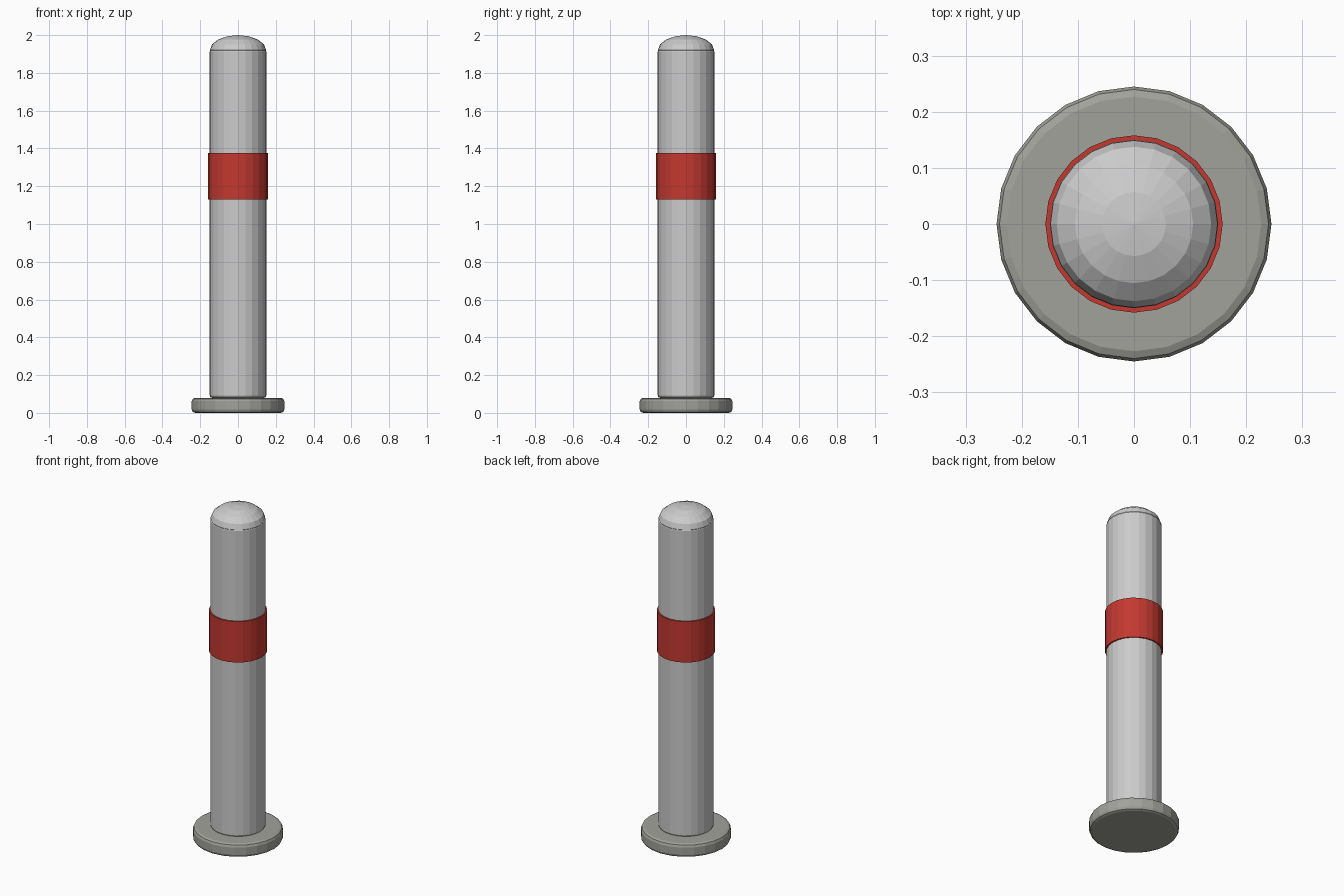
import bpy, math

if "Cube" in bpy.data.objects:
    bpy.data.objects.remove(bpy.data.objects["Cube"])

SIDES = 24


def cylinder(name, radius, z0, z1, bevel=0.0, segments=1, color=None):
    bpy.ops.mesh.primitive_cylinder_add(vertices=SIDES, radius=radius, depth=z1 - z0,
                                        location=(0, 0, (z0 + z1) / 2))
    ob = bpy.context.object
    ob.name = name
    if bevel:
        mod = ob.modifiers.new("edge_bevel", 'BEVEL')
        mod.width = bevel
        mod.segments = segments
        mod.limit_method = 'ANGLE'
        mod.angle_limit = math.radians(40)
    if color:
        mat = bpy.data.materials.new(name + "_paint")
        mat.diffuse_color = color
        mat.use_nodes = True
        mat.node_tree.nodes["Principled BSDF"].inputs["Base Color"].default_value = mat.diffuse_color
        ob.data.materials.append(mat)
    return ob


# Round foot plate with softened rims
cylinder("base_plate", 0.245, 0.0, 0.08, 0.018, 2, (0.36, 0.36, 0.33, 1))

# Main post
cylinder("post", 0.15, 0.08, 1.925, 0.012, 2)

# Red warning band
cylinder("warning_band", 0.158, 1.13, 1.375, color=(0.55, 0.04, 0.03, 1))

# Flattened dome cap, lower half sunk into the post
bpy.ops.mesh.primitive_uv_sphere_add(segments=SIDES, ring_count=8, radius=1,
                                     location=(0, 0, 1.92))
cap = bpy.context.object
cap.name = "dome_cap"
cap.scale = (0.149, 0.149, 0.08)
